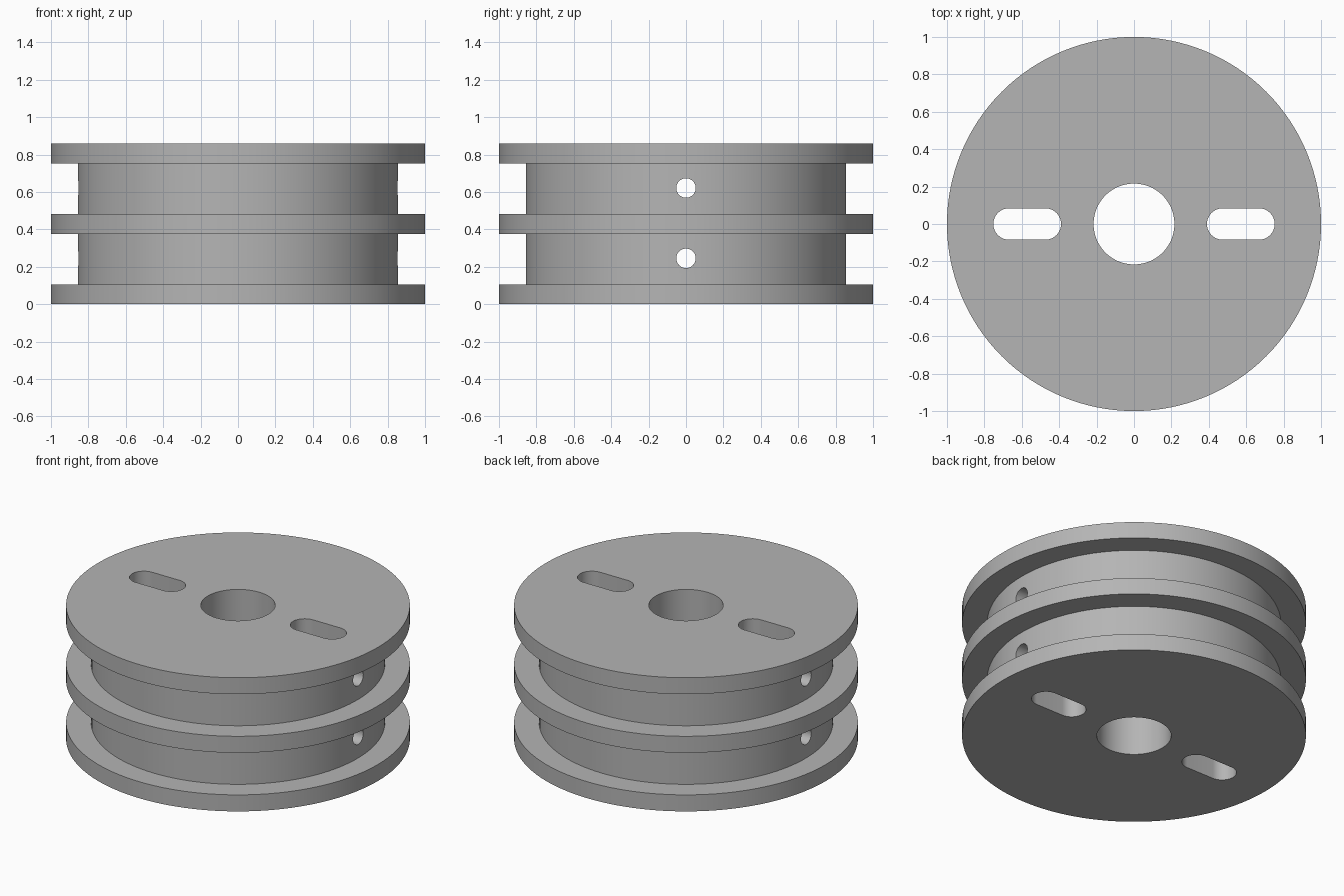
import bpy, bmesh
from math import cos, sin, pi, radians
from mathutils import Vector, Matrix

if "Cube" in bpy.data.objects:
    bpy.data.objects.remove(bpy.data.objects["Cube"])

grey = bpy.data.materials.new("plain grey")
grey.use_nodes = True
COLOUR = (0.46, 0.46, 0.46, 1)
grey.diffuse_color = COLOUR
grey.node_tree.nodes["Principled BSDF"].inputs["Base Color"].default_value = COLOUR

RIM, DRUM, BORE = 1.0, 0.855, 0.216
HEIGHT, FLANGE = 0.858, 0.106
GROOVE = (HEIGHT - 3 * FLANGE) / 2
PITCH = FLANGE + GROOVE


def make_object(name, bm):
    bmesh.ops.recalc_face_normals(bm, faces=bm.faces)
    mesh = bpy.data.meshes.new(name)
    bm.to_mesh(mesh)
    bm.free()
    mesh.materials.append(grey)
    obj = bpy.data.objects.new(name, mesh)
    bpy.context.collection.objects.link(obj)
    return obj


def lathe(name, profile, steps):
    """Revolve a closed (radius, z) outline around z."""
    bm = bmesh.new()
    verts = [bm.verts.new((r, 0, z)) for r, z in profile]
    edges = [bm.edges.new((v, verts[i - 1])) for i, v in enumerate(verts)]
    bmesh.ops.spin(bm, geom=verts + edges, axis=(0, 0, 1), cent=(0, 0, 0),
                   angle=2 * pi, steps=steps, use_merge=True)
    bmesh.ops.remove_doubles(bm, verts=bm.verts, dist=1e-5)
    return make_object(name, bm)


def prism(name, outline, length, matrix):
    """Extrude an outline along its own z, centred, then place it."""
    bm = bmesh.new()
    face = bm.faces.new([bm.verts.new((x, y, -length / 2)) for x, y in outline])
    out = bmesh.ops.extrude_face_region(bm, geom=[face])
    top = [v for v in out["geom"] if isinstance(v, bmesh.types.BMVert)]
    bmesh.ops.translate(bm, verts=top, vec=(0, 0, length))
    bmesh.ops.transform(bm, matrix=matrix, verts=bm.verts)
    return make_object(name, bm)


def stadium(half_straight, radius, n=24):
    """Round-ended outline; a circle when half_straight is zero."""
    pts = []
    for side in (1, -1):
        for i in range(n + (half_straight > 0)):
            a = -pi / 2 + pi * i / n
            pts.append((side * (half_straight + radius * cos(a)), side * radius * sin(a)))
    return pts


# Double-grooved spool body with a central bore
outline = [(BORE, 0)]
for level in range(3):
    z = level * PITCH
    if level:
        outline.append((DRUM, z))
    outline += [(RIM, z), (RIM, z + FLANGE)]
    if level < 2:
        outline.append((DRUM, z + FLANGE))
outline.append((BORE, HEIGHT))
spool = lathe("spool", outline, 128)

# Two vertical slots, and a cord hole straight across each groove
cutters = [prism("slot_cutter", stadium(0.097, 0.084), 2,
                 Matrix.Translation((side * 0.571, 0, HEIGHT / 2))) for side in (-1, 1)]
cutters += [prism("cord_hole_cutter", stadium(0, 0.052, 16), 3,
                  Matrix.Translation((0, 0, z)) @ Matrix.Rotation(pi / 2, 4, "Y"))
            for z in (0.245, 0.245 + PITCH)]

bpy.context.view_layer.objects.active = spool
for cutter in cutters:
    cutter.hide_render = True
    cut = spool.modifiers.new("cut", "BOOLEAN")
    cut.object, cut.operation, cut.solver = cutter, "DIFFERENCE", "EXACT"
    bpy.ops.object.modifier_apply(modifier=cut.name)
    bpy.data.objects.remove(cutter)

# Smooth round walls, sharp rims
bpy.ops.object.select_all(action="DESELECT")
spool.select_set(True)
bpy.ops.object.shade_smooth_by_angle(angle=radians(30))
